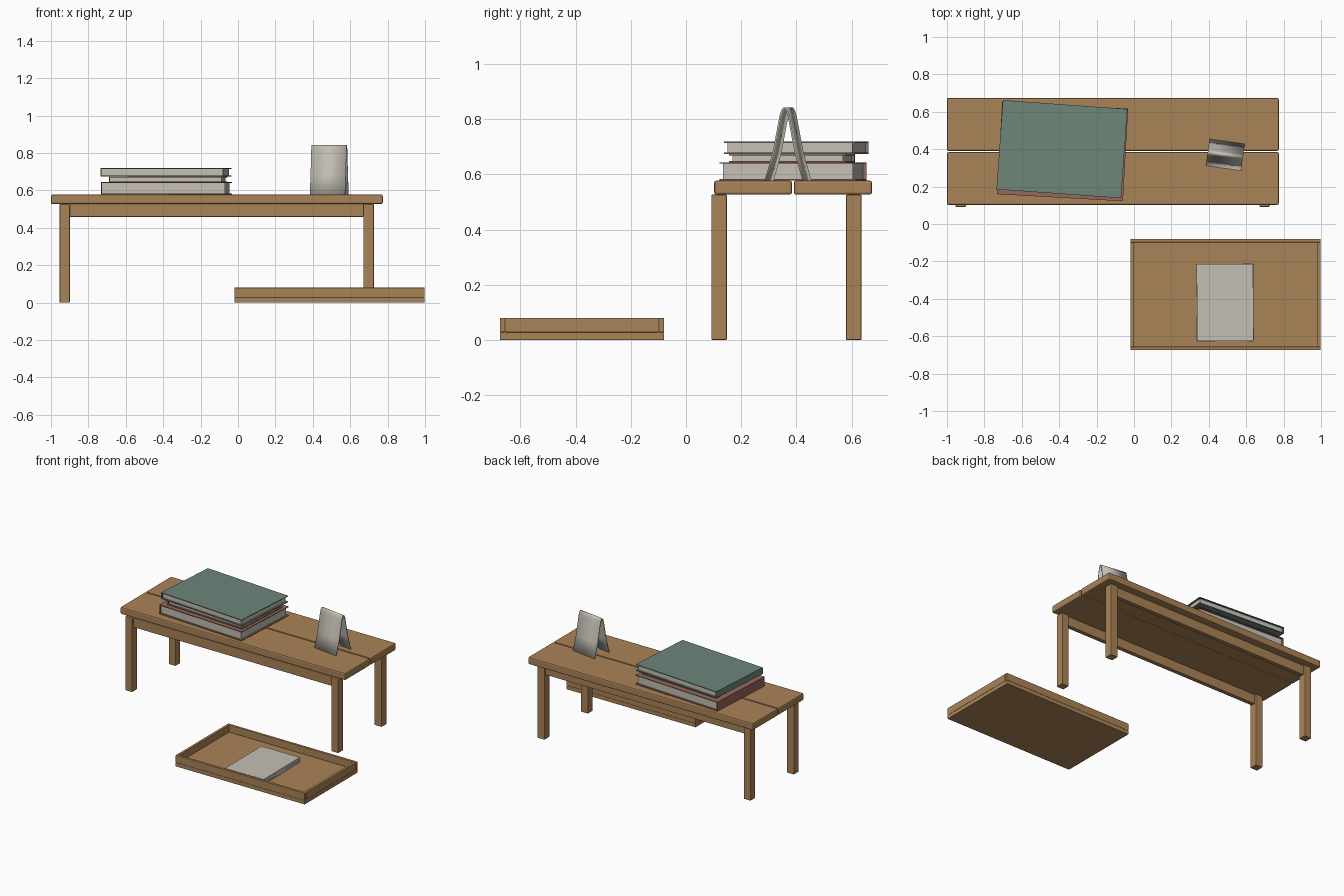
import bpy, bmesh, math
from mathutils import Matrix, Vector

if "Cube" in bpy.data.objects:
    bpy.data.objects.remove(bpy.data.objects["Cube"])


def srgb(r, g, b):
    def f(c):
        c /= 255
        return c / 12.92 if c <= 0.04045 else ((c + 0.055) / 1.055) ** 2.4
    return (f(r), f(g), f(b), 1)


def material(name, *rgb):
    m = bpy.data.materials.new(name)
    m.diffuse_color = srgb(*rgb)
    m.use_nodes = True
    m.node_tree.nodes["Principled BSDF"].inputs["Base Color"].default_value = m.diffuse_color
    return m


WOOD = material("warm wood", 170, 131, 87)
GREEN = material("grey green cloth", 109, 134, 122)
RED = material("faded red cloth", 150, 104, 92)
PAPER = material("off white paper", 197, 192, 182)


def box(name, x, y, z, mat, bevel=0.0, turn=0.0, pivot=(0, 0)):
    """Box from ranges; optionally turned by degrees and moved to pivot."""
    me = bpy.data.meshes.new(name)
    bm = bmesh.new()
    bmesh.ops.create_cube(bm, size=1)
    for v in bm.verts:
        v.co = Vector([r[0] + (c + 0.5) * (r[1] - r[0]) for c, r in zip(v.co, (x, y, z))])
    bm.transform(Matrix.Translation((*pivot, 0)) @ Matrix.Rotation(math.radians(turn), 4, 'Z'))
    bm.to_mesh(me)
    bm.free()
    me.materials.append(mat)
    ob = bpy.data.objects.new(name, me)
    bpy.context.collection.objects.link(ob)
    if bevel:
        b = ob.modifiers.new("soft edges", 'BEVEL')
        b.width = bevel
        b.segments = 2
    return ob


# Table: two planks, four legs, two long rails
box("front_plank", (-1, 0.774), (0.102, 0.384), (0.527, 0.578), WOOD, 0.008)
box("back_plank", (-1, 0.774), (0.391, 0.674), (0.527, 0.578), WOOD, 0.008)
for side, y in (("front", (0.092, 0.148)), ("back", (0.580, 0.636))):
    for end, x in (("left", (-0.954, -0.899)), ("right", (0.670, 0.726))):
        box(f"{side}_{end}_leg", x, y, (0, 0.527), WOOD, 0.004)
    mid = sum(y) / 2
    box(f"{side}_rail", (-0.90, 0.671), (mid - 0.015, mid + 0.015), (0.459, 0.527), WOOD, 0.002)

# Tray: floor with four walls
X0, X1, Y0, Y1, T = -0.02, 0.998, -0.674, -0.08, 0.018
box("tray_floor", (X0, X1), (Y0, Y1), (0, 0.028), WOOD, 0.002)
for name, x, y in (("front", (X0, X1), (Y0, Y0 + T)), ("back", (X0, X1), (Y1 - T, Y1)),
                   ("left", (X0, X0 + T), (Y0 + T, Y1 - T)), ("right", (X1 - T, X1), (Y0 + T, Y1 - T))):
    box(f"tray_{name}_wall", x, y, (0.028, 0.08), WOOD, 0.002)

# Loose paper stack in the tray
for i, turn in enumerate((0.9, -0.4, 0.6, 0.3)):
    z = 0.028 + i * 0.009
    box(f"paper_{i + 1}", (-0.151, 0.151), (-0.206, 0.206), (z, z + 0.009), PAPER,
        turn=turn, pivot=(0.487, -0.42))


def book(name, centre, w, d, z0, z1, turn, cloth):
    """Two covers and a spine at the left around a slightly inset page block."""
    c, o = 0.005, 0.012
    x, y = (-w / 2, w / 2), (-d / 2, d / 2)
    args = dict(turn=turn, pivot=centre)
    box(name + "_bottom_cover", x, y, (z0, z0 + c), cloth, **args)
    box(name + "_top_cover", x, y, (z1 - c, z1), cloth, **args)
    box(name + "_spine", (x[0], x[0] + c), y, (z0 + c, z1 - c), cloth, **args)
    box(name + "_pages", (x[0] + c, x[1] - o), (y[0] + o, y[1] - o), (z0 + c, z1 - c), PAPER, **args)


# Stack of three books
book("bottom_book", (-0.382, 0.388), 0.674, 0.495, 0.578, 0.644, -3.2, RED)
book("middle_book", (-0.372, 0.384), 0.612, 0.424, 0.644, 0.674, -3.0, RED)
book("top_book", (-0.385, 0.400), 0.668, 0.478, 0.674, 0.720, -4.1, GREEN)

# Folded card standing as a tent, with a rounded fold
foot, top, r = 0.072, 0.843, 0.014
half = [(-foot, 0.579), (-foot * 0.6, 0.68), (-r - 0.004, top - 0.03), (-r * 0.8, top - 0.01), (-r * 0.35, top - 0.001)]
profile = half + [(-y, z) for y, z in reversed(half)]
bm = bmesh.new()
rows = [[bm.verts.new((sx * 0.095, y, z)) for y, z in profile] for sx in (-1, 1)]
for i in range(len(profile) - 1):
    bm.faces.new((rows[0][i], rows[1][i], rows[1][i + 1], rows[0][i + 1]))
bm.transform(Matrix.Translation((0.488, 0.370, 0)) @ Matrix.Rotation(math.radians(-8), 4, 'Z'))
me = bpy.data.meshes.new("folded_card")
bm.to_mesh(me)
bm.free()
me.materials.append(PAPER)
me.shade_smooth()
card = bpy.data.objects.new("folded_card", me)
bpy.context.collection.objects.link(card)
s = card.modifiers.new("card thickness", 'SOLIDIFY')
s.thickness = 0.006
